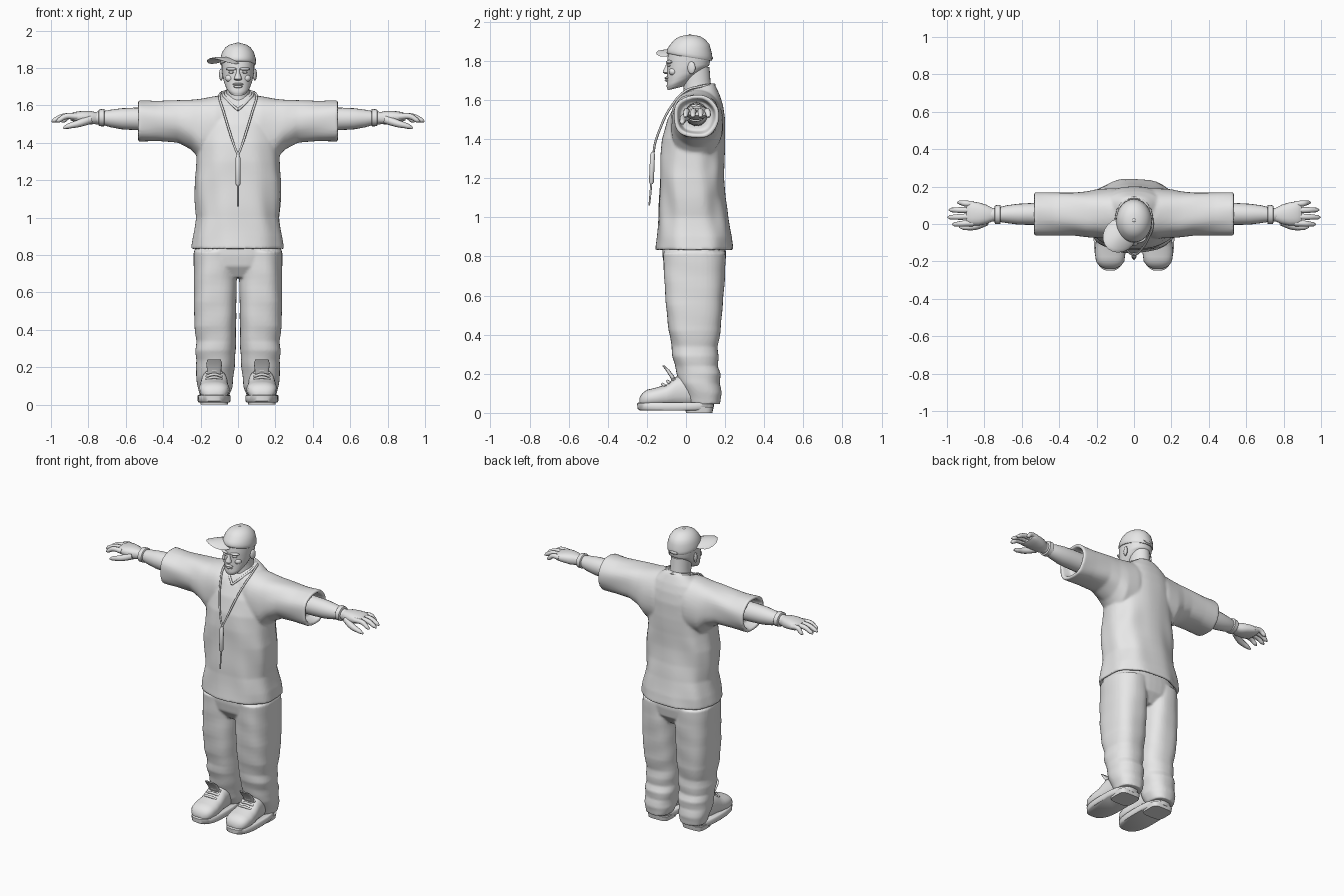
import bpy, bmesh
from math import sin, cos, pi, atan2

grey = bpy.data.materials.new("plain grey")
grey.diffuse_color = (0.8, 0.8, 0.8, 1)


def finish(name, bm, angle=0.9):
    bmesh.ops.recalc_face_normals(bm, faces=bm.faces)
    me = bpy.data.meshes.new(name)
    bm.to_mesh(me)
    bm.free()
    me.materials.append(grey)
    ob = bpy.data.objects.new(name, me)
    bpy.context.collection.objects.link(ob)
    select([ob])
    bpy.ops.object.shade_smooth_by_angle(angle=angle)
    return ob


def select(obs):
    bpy.ops.object.select_all(action='DESELECT')
    for o in obs:
        o.select_set(True)
    bpy.context.view_layer.objects.active = obs[0]


def loft(name, axis, rings, n=24, power=2.0, steps=1, side=1, fold=None):
    """Skin oval rings (t, a0, a1, b0, b1[, tilt]) placed along an axis."""
    rows = []
    for r, q in zip(rings, rings[1:]):
        r, q = [tuple(k) + (0,) * (6 - len(k)) for k in (r, q)]
        rows += [[u + (v - u) * i / steps for u, v in zip(r, q)] for i in range(steps)]
    rows.append(list(rings[-1]) + [0] * (6 - len(rings[-1])))
    bm, loops = bmesh.new(), []
    for t, a0, a1, b0, b1, tilt in rows:
        loop = []
        for i in range(n):
            g = 2 * pi * i / n
            k = fold(g, t) if fold else 1
            c, s = cos(g), sin(g)
            da = abs(c) ** (2 / power) * (1 if c > 0 else -1) * (a1 - a0) / 2 * k
            db = abs(s) ** (2 / power) * (1 if s > 0 else -1) * (b1 - b0) / 2 * k
            a, b, h = (a0 + a1) / 2 + da, (b0 + b1) / 2 + db, t + tilt * db
            x, y, z = {'x': (h, a, b), 'y': (a, h, b), 'z': (a, b, h)}[axis]
            loop.append(bm.verts.new((x * side, y, z)))
        loops.append(loop)
    for p, q in zip(loops, loops[1:]):
        for i in range(n):
            j = (i + 1) % n
            bm.faces.new((p[i], p[j], q[j], q[i]))
    bm.faces.new(loops[0])
    bm.faces.new(loops[-1])
    return finish(name, bm)


def ball(name, loc, scale, turn=0, droop=0):
    bm = bmesh.new()
    bmesh.ops.create_uvsphere(bm, u_segments=20, v_segments=10, radius=1)
    for v in bm.verts:
        x, y, z = (v.co[i] * scale[i] for i in range(3))
        v.co = (loc[0] + x * cos(turn) - y * sin(turn),
                loc[1] + x * sin(turn) + y * cos(turn), loc[2] + z - droop * y * y)
    return finish(name, bm)


def tube(name, pts, radii):
    cu = bpy.data.curves.new(name, 'CURVE')
    cu.dimensions, cu.bevel_depth, cu.bevel_resolution = '3D', 1, 2
    cu.resolution_u, cu.use_fill_caps = 5, True
    sp = cu.splines.new('BEZIER')
    sp.bezier_points.add(len(pts) - 1)
    for p, co, r in zip(sp.bezier_points, pts, radii):
        p.co, p.radius = co, r
        p.handle_left_type = p.handle_right_type = 'AUTO'
    ob = bpy.data.objects.new(name, cu)
    bpy.context.collection.objects.link(ob)
    cu.materials.append(grey)
    select([ob])
    bpy.ops.object.convert(target='MESH')
    bpy.ops.object.shade_smooth()


def fuse(name, obs, voxel=0.009):
    """Blend overlapping cloth volumes into one skin."""
    select(obs)
    bpy.ops.object.join()
    ob = bpy.context.object
    ob.name = name
    m = ob.modifiers.new("Blend", 'REMESH')
    m.mode, m.voxel_size, m.use_smooth_shade = 'VOXEL', voxel, True
    m = ob.modifiers.new("Soften", 'SMOOTH')
    m.factor, m.iterations = 0.5, 3
    bpy.ops.object.convert(target='MESH')


# Shirt: hollow hem, torso, and two wide open sleeves
body = loft("shirt", 'z', [
    (.87, -.21, .21, -.12, .20), (.83, -.235, .235, -.145, .23), (.83, -.248, .246, -.156, .243),
    (.90, -.240, .240, -.150, .236), (1.0, -.222, .222, -.140, .215), (1.1, -.228, .228, -.137, .20),
    (1.2, -.232, .232, -.135, .195), (1.3, -.222, .222, -.132, .195), (1.4, -.215, .215, -.123, .20),
    (1.5, -.20, .20, -.095, .20), (1.57, -.18, .18, -.06, .19), (1.62, -.15, .15, -.022, .175),
    (1.655, -.10, .10, -.005, .152, .2), (1.67, -.075, .075, .0, .14, .25)],
    n=72, power=2.4, steps=4,
    fold=lambda g, t: 1 + (.012 * sin(9 * g + 5 * t) + .012 * sin(22 * t + 3 * cos(2 * g)))
    * min(1, max(0, (1.5 - t) * 4)))
sleeves = [loft("sleeve", 'x', [
    (.0, -.06, .18, 1.33, 1.655), (.12, -.08, .19, 1.30, 1.65), (.2, -.075, .185, 1.31, 1.637),
    (.25, -.07, .175, 1.365, 1.632), (.32, -.06, .17, 1.402, 1.628), (.43, -.06, .168, 1.408, 1.622),
    (.535, -.064, .168, 1.405, 1.626), (.535, -.045, .15, 1.425, 1.607), (.47, -.03, .135, 1.44, 1.595)],
    n=48, power=2.3, steps=4, side=s,
    fold=lambda g, t: 1 + .02 * sin(5 * g + 14 * t) * min(1, t * 3)) for s in (1, -1)]
fuse("shirt", [body] + sleeves)

# Trousers: two baggy legs joined at the hips
parts = [loft("hips", 'z', [(.68, -.15, .15, -.07, .15), (.74, -.225, .225, -.11, .195),
                            (.80, -.235, .235, -.12, .205), (.89, -.22, .22, -.12, .20)],
              n=48, power=2.5, steps=3)]
for s in (1, -1):
    parts.append(loft("leg", 'z', [
        (.045, .05, .205, .02, .175), (.10, .03, .215, -.01, .182), (.15, .025, .222, -.03, .17),
        (.20, .02, .225, -.045, .178), (.24, .018, .22, -.055, .16), (.29, .012, .228, -.07, .165),
        (.34, .012, .222, -.072, .162), (.42, .009, .234, -.09, .178), (.55, .007, .238, -.105, .19),
        (.70, .005, .236, -.112, .20), (.82, .0, .236, -.115, .20)],
        n=40, power=2.5, steps=5, side=s,
        fold=lambda g, t: 1 + (.022 * sin(48 * t + 2.5 * sin(g + 1)) * max(.25, 1 - 1.5 * t)
                               + .015 * sin(4 * g + 9 * t))))
fuse("trousers", parts, 0.0075)

# Head and neck
loft("neck", 'z', [(1.58, -.075, .075, -.02, .14), (1.66, -.062, .062, -.012, .13),
                   (1.70, -.06, .06, -.02, .125), (1.77, -.06, .06, -.03, .12)], n=24)
loft("head", 'z', [
    (1.662, -.028, .028, -.082, -.005, .25), (1.672, -.045, .045, -.094, .02, .35),
    (1.70, -.064, .064, -.099, .06, .4), (1.73, -.076, .076, -.097, .095, .3),
    (1.765, -.084, .084, -.096, .118, .1), (1.80, -.087, .087, -.096, .123),
    (1.84, -.088, .088, -.092, .122), (1.88, -.075, .075, -.08, .11)], n=36, power=2.2, steps=3)
loft("nose", 'z', [(1.733, -.012, .012, -.108, -.08), (1.74, -.021, .021, -.119, -.08),
                   (1.752, -.018, .018, -.117, -.08), (1.772, -.010, .010, -.106, -.08),
                   (1.79, -.009, .009, -.101, -.08)], n=14)
ball("upper_lip", (0, -.097, 1.713), (.029, .013, .007))
ball("lower_lip", (0, -.095, 1.701), (.025, .014, .008))
ball("chin", (0, -.083, 1.671), (.026, .016, .016))
for s in (1, -1):
    ball("brow", (s * .036, -.085, 1.795), (.03, .015, .009), turn=s * .35)
    ball("eye", (s * .035, -.084, 1.777), (.016, .012, .007), turn=s * .35)
    ball("cheek", (s * .045, -.066, 1.745), (.024, .022, .02))
    ball("ear", (s * .09, .028, 1.765), (.010, .021, .032), turn=s * -.3)

# Cap with its peak turned to one side
loft("cap", 'z', [(1.818, -.092, .092, -.094, .130, -.16), (1.824, -.096, .096, -.099, .134, -.16),
                  (1.85, -.095, .095, -.096, .132, -.1), (1.885, -.085, .085, -.08, .12),
                  (1.91, -.067, .067, -.058, .098), (1.926, -.043, .043, -.03, .072),
                  (1.933, -.012, .012, .005, .035)], n=36, steps=2)
ball("cap_peak", (-.075, -.06, 1.852), (.097, .087, .008), turn=atan2(-.75, -.66), droop=4)
ball("cap_button", (0, .02, 1.932), (.009, .009, .005))
ball("cap_strap", (0, .133, 1.815), (.035, .006, .008))

# Collar edge, neck cord and pendant
for s in (1, -1):
    tube("collar", [(0, .145, 1.678), (s * .06, .115, 1.676), (s * .08, .05, 1.663),
                    (s * .055, -.015, 1.628), (0, -.064, 1.575)], [.007] * 5)
    tube("neck_cord", [(s * .085, .085, 1.672), (s * .1, .0, 1.648), (s * .075, -.08, 1.56),
                       (s * .045, -.13, 1.46), (s * .015, -.16, 1.37), (0, -.165, 1.335)], [.006] * 6)
loft("pendant", 'z', [(1.17, -.007, .007, -.184, -.170), (1.18, -.013, .013, -.19, -.164),
                      (1.32, -.013, .013, -.184, -.158), (1.335, -.007, .007, -.176, -.162)], n=10)
tube("pendant_tail", [(0, -.177, 1.18), (0, -.182, 1.12), (0, -.188, 1.06)], [.005, .005, .004])

for s in (1, -1):
    # Arm, wristband and hand
    loft("arm", 'x', [(.40, -.005, .115, 1.465, 1.59), (.55, -.005, .112, 1.468, 1.588),
                      (.62, -.003, .108, 1.472, 1.585), (.68, .005, .1, 1.483, 1.577),
                      (.73, .013, .087, 1.497, 1.568), (.77, .015, .085, 1.5, 1.565)],
         n=20, steps=2, side=s)
    loft("wristband", 'x', [(.713, .004, .098, 1.492, 1.577), (.716, .0, .102, 1.488, 1.581),
                            (.742, .0, .1, 1.489, 1.579), (.745, .005, .095, 1.494, 1.574)],
         n=20, side=s)
    loft("palm", 'x', [(.755, .015, .085, 1.502, 1.563), (.79, .0, .103, 1.498, 1.570),
                       (.83, -.008, .115, 1.503, 1.571), (.875, -.006, .122, 1.512, 1.565),
                       (.895, .002, .116, 1.52, 1.556)], n=20, power=2.4, steps=2, side=s)
    for y0, y1, tip in ((.005, -.002, .972), (.04, .036, .997), (.074, .075, .99), (.106, .115, .945)):
        m = (.87 + tip) / 2
        tube("finger", [(s * .86, y0, 1.54), (s * m, (y0 + y1) / 2, 1.541),
                        (s * (tip - .014), y1, 1.52), (s * tip, y1, 1.513)],
             [.017, .0155, .012, .004])
    tube("thumb", [(s * .79, .015, 1.525), (s * .85, -.012, 1.504), (s * .91, -.018, 1.488),
                   (s * .935, -.016, 1.478)], [.024, .02, .014, .005])

    # Boot: upper, sole, heel, tongue and laces
    loft("boot_upper", 'y', [
        (-.238, .10, .155, .04, .075), (-.225, .07, .185, .03, .10), (-.20, .052, .203, .03, .118),
        (-.15, .045, .21, .03, .13), (-.10, .05, .205, .03, .145), (-.05, .055, .198, .03, .185),
        (.03, .06, .19, .03, .2), (.12, .06, .19, .03, .19), (.14, .075, .175, .03, .15)],
        n=24, power=2.4, steps=2, side=s)
    loft("boot_sole", 'z', [(.012, .045, .21, -.235, .12), (.02, .04, .216, -.248, .14),
                            (.048, .04, .216, -.25, .145), (.053, .046, .21, -.244, .14)],
         n=32, power=2.7, side=s)
    loft("boot_heel", 'z', [(.0, .055, .2, .0, .135), (.03, .05, .205, -.005, .14)],
         n=24, power=4, side=s)
    loft("boot_tongue", 'z', [(.14, .09, .165, -.065, -.04), (.18, .09, .165, -.08, -.055),
                              (.22, .085, .17, -.105, -.085), (.242, .092, .163, -.122, -.108)],
         n=16, power=3, side=s)
    for y, z in ((-.115, .143), (-.09, .158), (-.07, .178)):
        tube("lace", [(s * .085, y + .01, z - .008), (s * .127, y - .004, z + .004),
                      (s * .17, y + .01, z - .008)], [.008] * 3)
